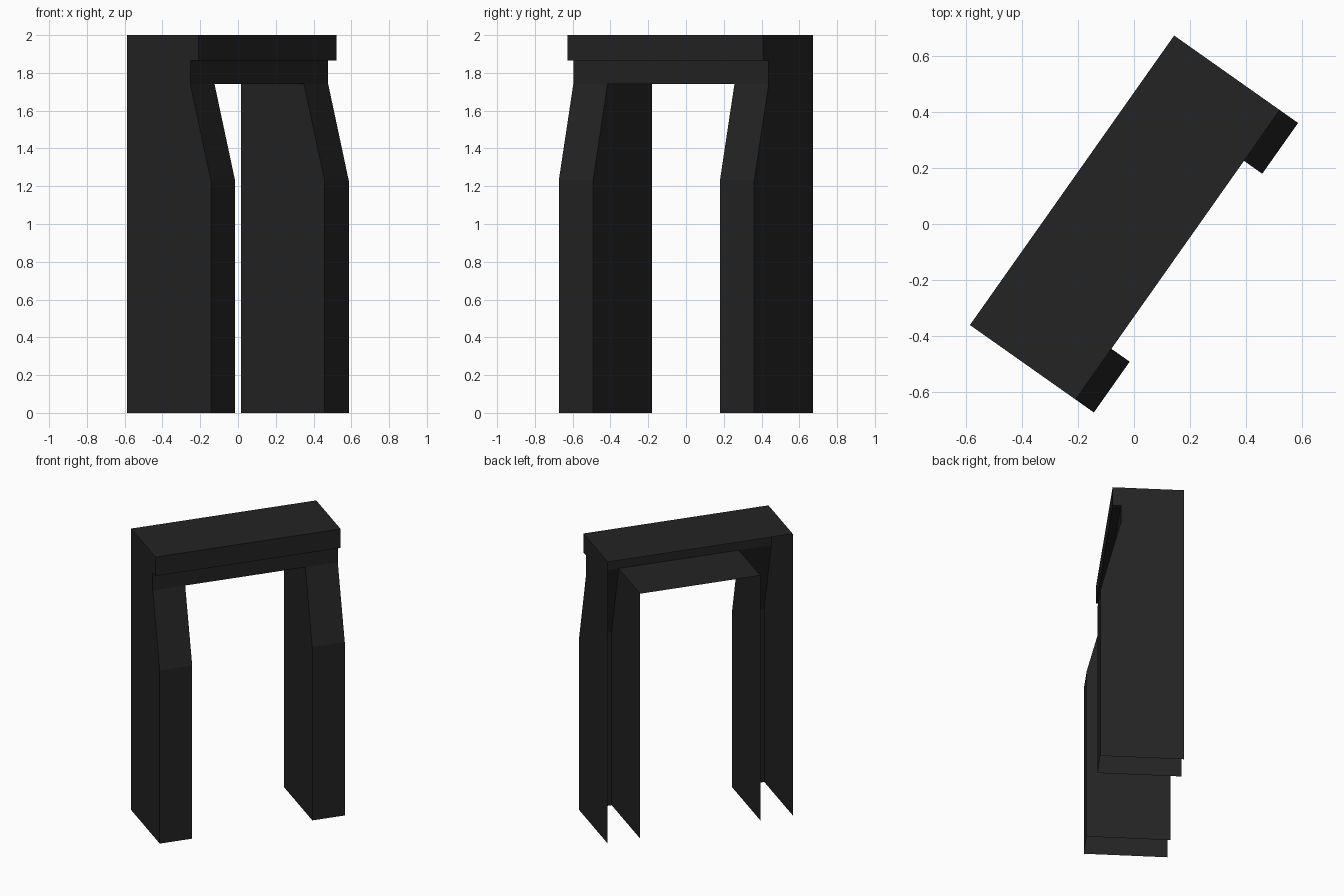
import bpy, bmesh, math

if "Cube" in bpy.data.objects:
    bpy.data.objects.remove(bpy.data.objects["Cube"])

# Fireplace surround: an open-backed shell, turned about z
ANGLE = math.radians(54.8)
HALF, INNER, BACK = 0.633, 0.411, 0.271

charcoal = bpy.data.materials.new("charcoal")
charcoal.diffuse_color = (0.017, 0.017, 0.017, 1)
charcoal.use_nodes = True
charcoal.node_tree.nodes["Principled BSDF"].inputs["Base Color"].default_value = charcoal.diffuse_color

# Profiles as (y, z), running up the front
LEG = [(-0.271, 0), (-0.271, 1.23), (-0.138, 1.74)]
FRIEZE = [(-0.138, 1.74), (-0.138, 1.865)]
MANTEL = [(-0.138, 1.865), (-0.191, 1.865), (-0.191, 2), (BACK, 2)]
SOFFIT = [(BACK, 1.74), (-0.138, 1.74)]


def sweep(bm, x0, x1, path):
    """Strip of faces along a profile between two x positions."""
    for (y0, z0), (y1, z1) in zip(path, path[1:]):
        bm.faces.new([bm.verts.new(c) for c in
                      ((x0, y0, z0), (x1, y0, z0), (x1, y1, z1), (x0, y1, z1))])


def panel(bm, x, outline, facing):
    """Flat side panel at x, facing -x or +x."""
    pts = outline if facing < 0 else outline[::-1]
    bm.faces.new([bm.verts.new((x, y, z)) for y, z in pts])


def finish(bm, name):
    bmesh.ops.remove_doubles(bm, verts=bm.verts, dist=1e-5)
    mesh = bpy.data.meshes.new(name)
    bm.to_mesh(mesh)
    bm.free()
    mesh.materials.append(charcoal)
    obj = bpy.data.objects.new(name, mesh)
    obj.rotation_euler.z = ANGLE
    bpy.context.collection.objects.link(obj)


# Legs: front strip, outer and inner panels, open behind and below
leg_side = LEG + [(BACK, 1.74), (BACK, 0)]
for name, s in (("left_leg", -1), ("right_leg", 1)):
    bm = bmesh.new()
    sweep(bm, min(s * HALF, s * INNER), max(s * HALF, s * INNER), LEG)
    panel(bm, s * HALF, leg_side, s)
    panel(bm, s * INNER, leg_side, -s)
    finish(bm, name)

# Frieze board with the soffit of the opening
bm = bmesh.new()
sweep(bm, -HALF, HALF, FRIEZE)
sweep(bm, -INNER, INNER, SOFFIT)
for s in (-1, 1):
    panel(bm, s * HALF, FRIEZE + [(BACK, 1.865), (BACK, 1.74)], s)
finish(bm, "frieze")

# Mantel shelf
bm = bmesh.new()
sweep(bm, -HALF, HALF, MANTEL)
for s in (-1, 1):
    panel(bm, s * HALF, MANTEL[1:] + [(BACK, 1.865)], s)
finish(bm, "mantel_shelf")
